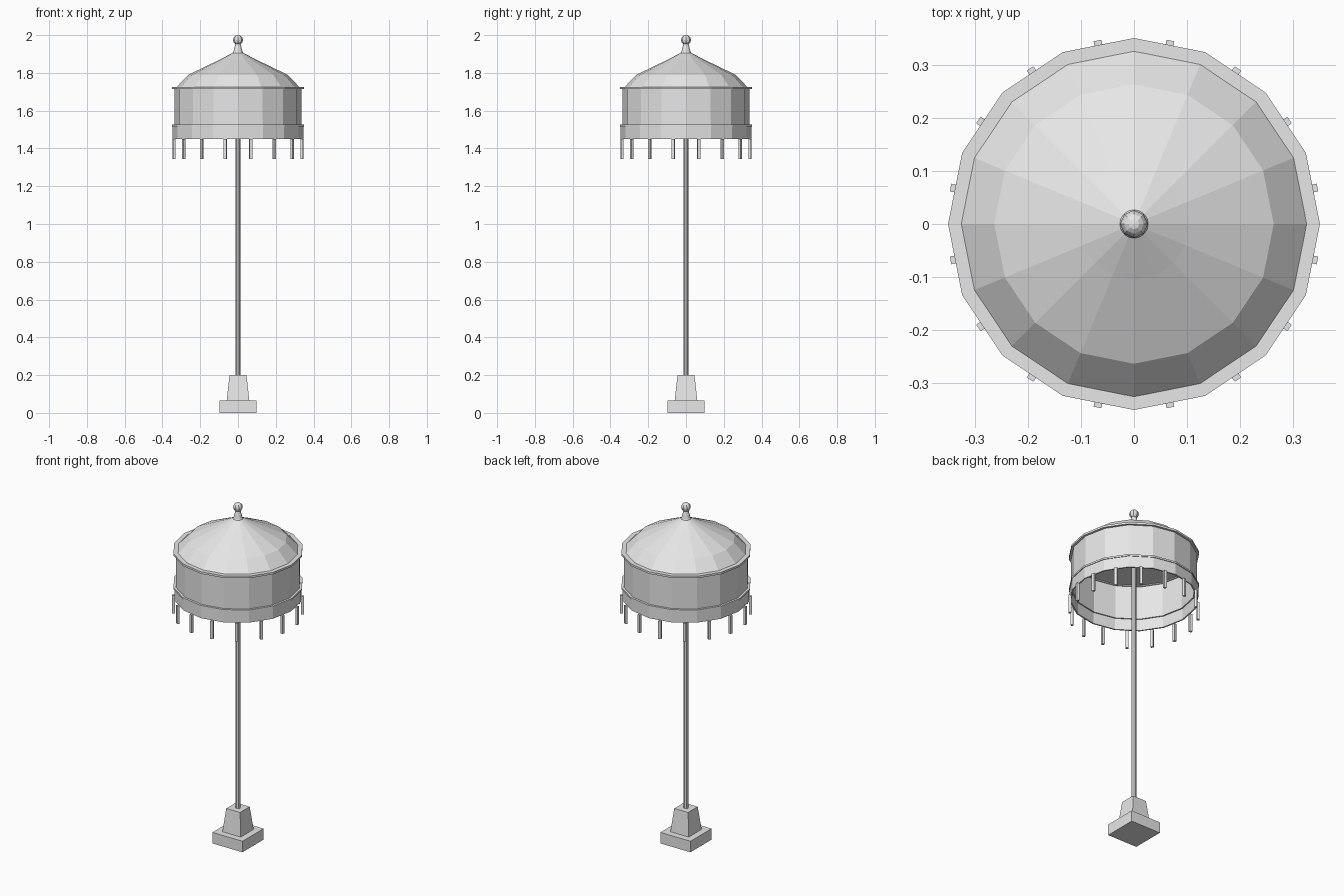
import bpy, bmesh
from math import cos, sin, pi
from mathutils import Matrix

cube = bpy.data.objects.get("Cube")
if cube:
    bpy.data.objects.remove(cube, do_unlink=True)

SIDES = 16

grey = bpy.data.materials.new("light_grey")
grey.use_nodes = True
grey.diffuse_color = (0.8, 0.8, 0.8, 1)
grey.node_tree.nodes["Principled BSDF"].inputs["Base Color"].default_value = (0.8, 0.8, 0.8, 1)


def finish(name, bm):
    bmesh.ops.recalc_face_normals(bm, faces=bm.faces)
    mesh = bpy.data.meshes.new(name)
    bm.to_mesh(mesh)
    bm.free()
    mesh.materials.append(grey)
    obj = bpy.data.objects.new(name, mesh)
    bpy.context.collection.objects.link(obj)
    return obj


def lathe(name, profile, sides=SIDES, closed=False, turn=0.0):
    """Spin (radius, height) points; open profiles get flat end caps."""
    bm = bmesh.new()
    rings = []
    for r, z in profile:
        rings.append([bm.verts.new((r * cos(turn + 2 * pi * i / sides),
                                    r * sin(turn + 2 * pi * i / sides), z))
                      for i in range(sides)])
    pairs = list(zip(rings, rings[1:]))
    if closed:
        pairs.append((rings[-1], rings[0]))
    else:
        bm.faces.new(rings[0])
        bm.faces.new(rings[-1])
    for a, b in pairs:
        for i in range(sides):
            j = (i + 1) % sides
            bm.faces.new((a[i], a[j], b[j], b[i]))
    return finish(name, bm)


def band(name, inner, outer, low, high):
    return lathe(name, [(inner, low), (outer, low), (outer, high), (inner, high)], closed=True)


def square(name, bottom, top, low, high):
    """Square block with half widths at the bottom and top."""
    d = 2 ** 0.5
    return lathe(name, [(bottom * d, low), (top * d, high)], sides=4, turn=pi / 4)


# Stepped foot and pole
square("base_plinth", 0.098, 0.098, 0, 0.065)
square("base_pedestal", 0.06, 0.045, 0.065, 0.2)
lathe("pole", [(0.013, 0.2), (0.013, 1.72)], sides=8)

# Canopy drum, valance and trim rings
band("canopy_wall", 0.331, 0.337, 1.52, 1.72)
band("valance", 0.338, 0.346, 1.45, 1.52)
band("lower_trim", 0.331, 0.35, 1.517, 1.527)
band("upper_trim", 0.325, 0.35, 1.714, 1.726)

# Faceted dome roof with a flat underside
lathe("dome_roof", [(0.33, 1.72), (0.263, 1.79), (0.105, 1.866), (0.02, 1.91)])

# Finial
lathe("finial_stem", [(0.03, 1.9), (0.024, 1.912), (0.012, 1.96)])
bm = bmesh.new()
bmesh.ops.create_uvsphere(bm, u_segments=8, v_segments=8, radius=0.026,
                          matrix=Matrix.Translation((0, 0, 1.974)))
finish("finial_ball", bm)

# Hanging tassels, one below the middle of each side
for i in range(SIDES):
    bm = bmesh.new()
    place = (Matrix.Rotation(2 * pi * (i + 0.5) / SIDES, 4, "Z")
             @ Matrix.Translation((0.345, 0, 1.398))
             @ Matrix.Diagonal((0.014, 0.015, 0.106, 1)))
    bmesh.ops.create_cube(bm, size=1, matrix=place)
    finish(f"tassel_{i + 1}", bm)
